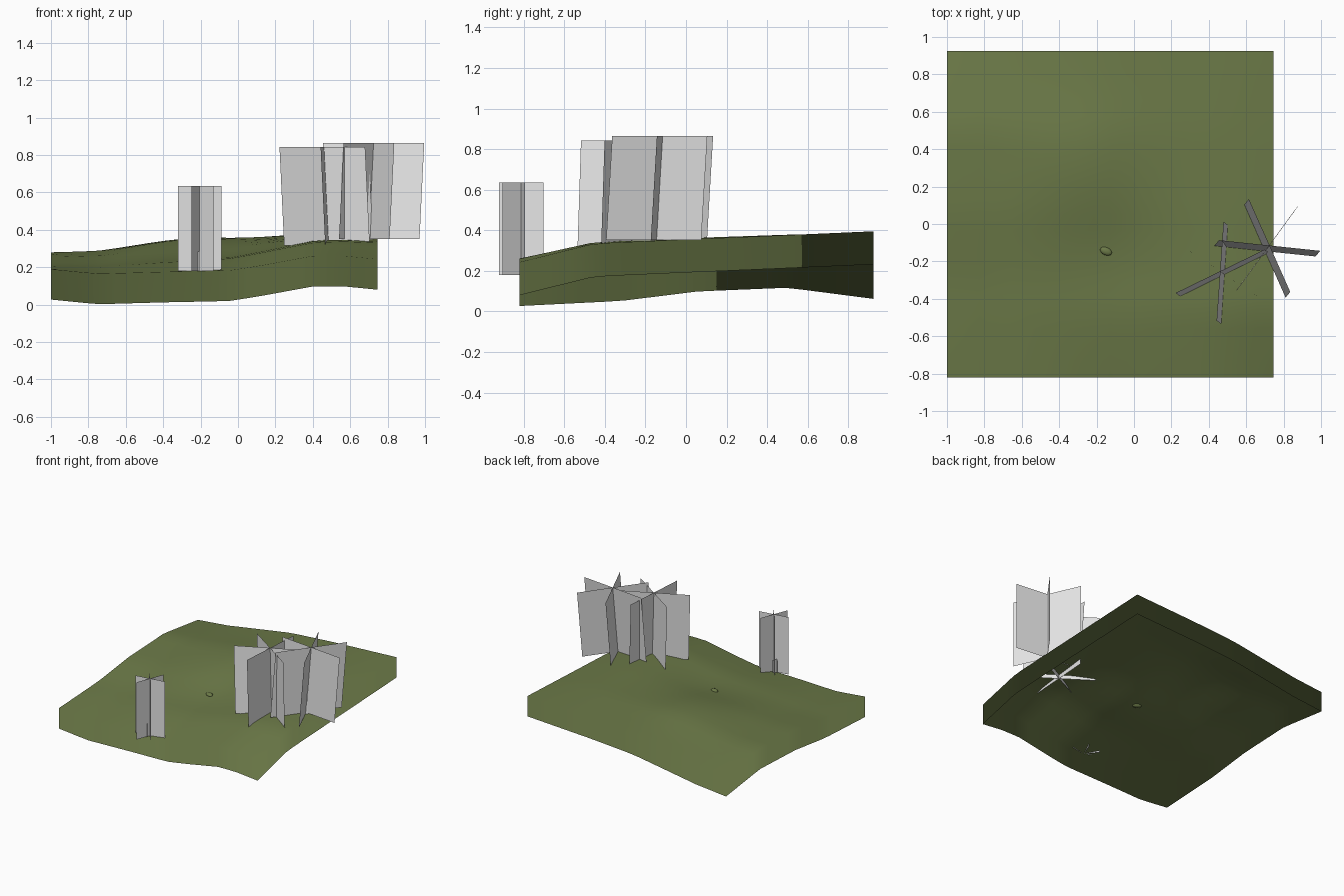
import bpy, bmesh, math
from mathutils import Vector

cube = bpy.data.objects.get("Cube")
if cube:
    bpy.data.objects.remove(cube, do_unlink=True)


def material(name, rgb):
    m = bpy.data.materials.new(name)
    m.use_nodes = True
    m.diffuse_color = (*rgb, 1)
    m.node_tree.nodes["Principled BSDF"].inputs["Base Color"].default_value = (*rgb, 1)
    return m


grass = material("grass green", (0.15, 0.195, 0.065))
grey = material("foliage grey", (0.8, 0.8, 0.8))


def add_object(name, bm, mat):
    mesh = bpy.data.meshes.new(name)
    bm.to_mesh(mesh)
    bm.free()
    mesh.materials.append(mat)
    obj = bpy.data.objects.new(name, mesh)
    bpy.context.collection.objects.link(obj)
    return obj


# Terrain extents, skirt depth and the height profile of each border
X0, X1, Y0, Y1 = -1.0, 0.745, -0.82, 0.925
SKIRT = 0.163
FRONT = [(X0, .19), (-.75, .165), (-.4, .175), (-.05, .182), (.1, .205), (.4, .26), (.55, .262), (X1, .243)]
BACK = [(X0, .225), (-.74, .25), (-.4, .305), (-.18, .34), (.2, .367), (X1, .395)]
LEFT = [(Y0, .19), (-.32, .215), (.06, .262), (.5, .28), (Y1, .225)]
RIGHT = [(Y0, .243), (-.45, .335), (0, .355), (.4, .372), (Y1, .395)]


def sample(profile, t):
    for (a, za), (b, zb) in zip(profile, profile[1:]):
        if t <= b:
            return za + (zb - za) * (t - a) / (b - a)
    return profile[-1][1]


def height(x, y):
    """Blend the four border profiles and add a low hill."""
    u, v = (x - X0) / (X1 - X0), (y - Y0) / (Y1 - Y0)
    sides = (1 - u) * sample(LEFT, y) + u * sample(RIGHT, y)
    ends = (1 - v) * sample(FRONT, x) + v * sample(BACK, x)
    corners = ((1 - v) * ((1 - u) * FRONT[0][1] + u * FRONT[-1][1])
               + v * ((1 - u) * BACK[0][1] + u * BACK[-1][1]))
    fade = 16 * u * (1 - u) * v * (1 - v)
    hill = 0.035 * math.exp(-((x + .35) ** 2 + (y - .35) ** 2) / .12)
    dip = 0.02 * math.exp(-((x + .1) ** 2 + (y + .2) ** 2) / .1)
    return sides + ends - corners + fade * (hill - dip)


def build_terrain():
    n = 20
    bm = bmesh.new()
    grid = []
    for j in range(n + 1):
        y = Y0 + (Y1 - Y0) * j / n
        row = [X0 + (X1 - X0) * i / n for i in range(n + 1)]
        grid.append([bm.verts.new((x, y, height(x, y))) for x in row])
    for j in range(n):
        for i in range(n):
            bm.faces.new((grid[j][i], grid[j][i + 1], grid[j + 1][i + 1], grid[j + 1][i]))
    bm.normal_update()
    normals = [v.normal.copy() for row in grid for v in row]

    # Open skirt hanging from the border
    rim = (grid[0][:-1] + [r[n] for r in grid[:-1]]
           + grid[n][:0:-1] + [r[0] for r in grid[:0:-1]])
    low = [bm.verts.new(v.co - Vector((0, 0, SKIRT))) for v in rim]
    normals += [v.normal.copy() for v in rim]
    for k in range(len(rim)):
        m = (k + 1) % len(rim)
        bm.faces.new((rim[k], low[k], low[m], rim[m]))
    for f in bm.faces:
        f.smooth = True
    terrain = add_object("terrain", bm, grass)
    # The skirt shares the upward shading of the ground
    terrain.data.normals_split_custom_set_from_vertices(normals)


def crossed_planes(name, base, top, half, angle):
    """Three upright sheets crossing at equal angles along a leaning axis."""
    bm = bmesh.new()
    base, top = Vector(base), Vector(top)
    for k in range(3):
        a = math.radians(angle + 60 * k)
        side = Vector((math.cos(a), math.sin(a), 0)) * half
        corners = (base - side, base + side, top + side, top - side)
        bm.faces.new([bm.verts.new(c) for c in corners])
    return add_object(name, bm, grey)


def build_rock():
    bm = bmesh.new()
    bmesh.ops.create_icosphere(bm, subdivisions=2, radius=1)
    for f in bm.faces:
        f.smooth = True
    rock = add_object("small_rock", bm, grass)
    rock.location = (-.15, -.145, height(-.15, -.145))
    rock.scale = (.034, .022, .014)
    rock.rotation_euler.z = math.radians(-25)


build_terrain()
build_rock()
crossed_planes("large_tree", (.485, -.27, .315), (.46, -.253, .842), .265, 26)
crossed_planes("edge_tree", (.70, -.145, .352), (.725, -.115, .865), .272, 54)
crossed_planes("small_tree", (-.205, -.812, .18), (-.205, -.812, .635), .118, 9)
crossed_planes("small_sprout", (-.23, -.815, .18), (-.23, -.815, .285), .04, 9)
